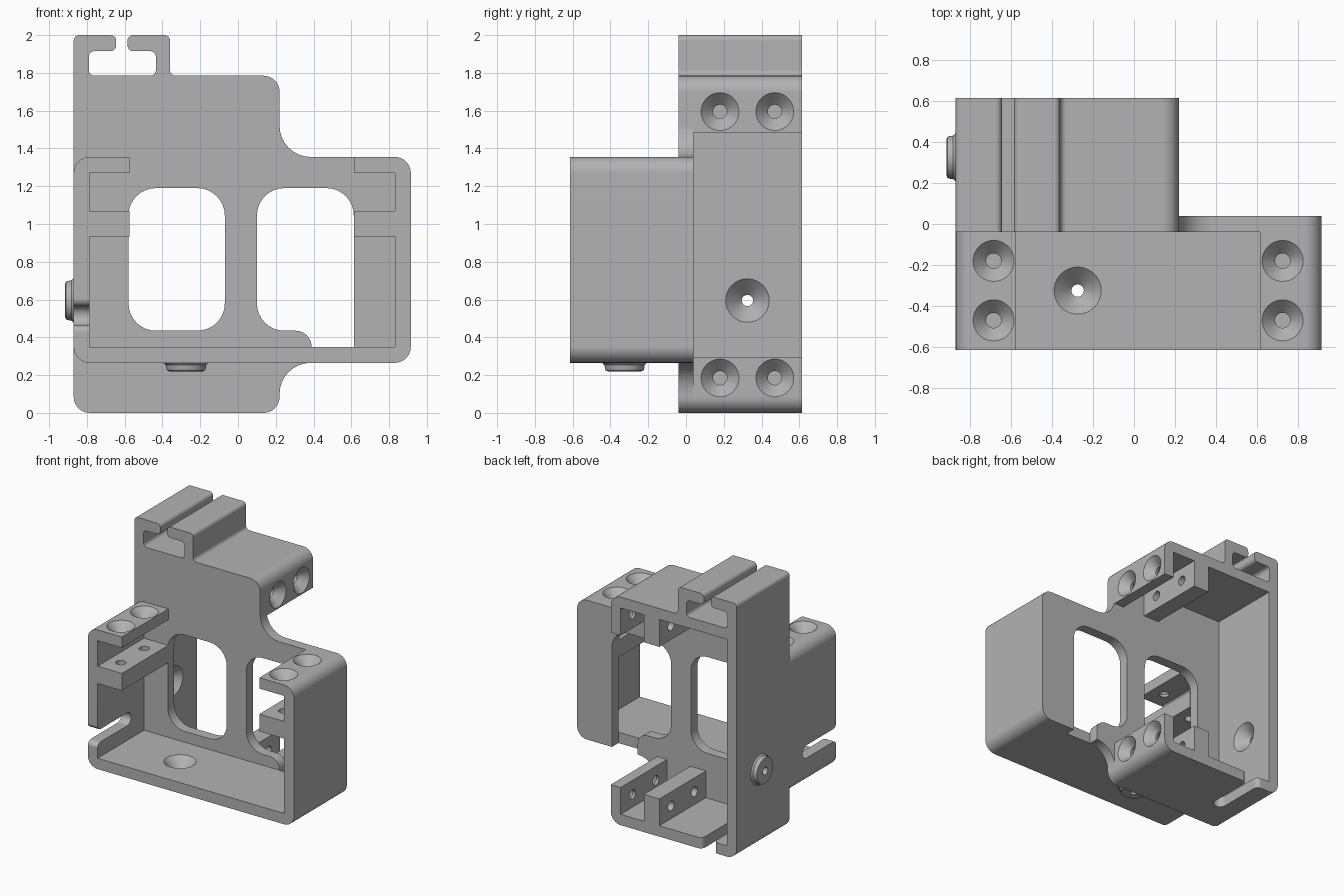
import bpy, bmesh, math
from mathutils import Vector

cube = bpy.data.objects.get("Cube")
if cube:
    bpy.data.objects.remove(cube, do_unlink=True)

grey = bpy.data.materials.new("light_grey_plastic")
grey.use_nodes = True
COLOUR = (0.45, 0.45, 0.45, 1)
grey.diffuse_color = COLOUR
grey.node_tree.nodes["Principled BSDF"].inputs["Base Color"].default_value = COLOUR

R = 0.085          # outer corner radius and wall thickness
LEN, HGT = 1.785, 1.09
DEPTH, HALF = 0.615, 0.04


def rounded(corners, steps=8):
    """Outline from (a, b[, radius]) corners, each radius turned into an arc."""
    out = []
    for i, c in enumerate(corners):
        p = Vector(c[:2])
        r = c[2] if len(c) > 2 else 0
        if not r:
            out.append(p)
            continue
        a = (Vector(corners[i - 1][:2]) - p).normalized()
        b = (Vector(corners[(i + 1) % len(corners)][:2]) - p).normalized()
        half = a.angle(b) / 2
        centre = p + (a + b).normalized() * (r / math.sin(half))
        s = p + a * (r / math.tan(half)) - centre
        e = p + b * (r / math.tan(half)) - centre
        total = s.angle(e)
        for k in range(steps + 1):
            t = k / steps
            out.append(centre + (s * math.sin((1 - t) * total)
                                 + e * math.sin(t * total)) / math.sin(total))
    return out


def make(name, rings, place):
    """Skin a stack of equal rings and cap both ends."""
    bm = bmesh.new()
    loops = [[bm.verts.new(place(*p)) for p in ring] for ring in rings]
    n = len(loops[0])
    for lo, hi in zip(loops, loops[1:]):
        for i in range(n):
            j = (i + 1) % n
            bm.faces.new((lo[i], lo[j], hi[j], hi[i]))
    bm.faces.new(loops[0])
    bm.faces.new(loops[-1])
    bmesh.ops.recalc_face_normals(bm, faces=bm.faces)
    mesh = bpy.data.meshes.new(name)
    bm.to_mesh(mesh)
    bm.free()
    mesh.materials.append(grey)
    ob = bpy.data.objects.new(name, mesh)
    bpy.context.collection.objects.link(ob)
    return ob


def prism(name, corners, w0, w1, place):
    pts = rounded(corners)
    return make(name, [[(p.x, p.y, w) for p in pts] for w in (w0, w1)], place)


def lathe(name, profile, u, d, place, n=40):
    """Round part about the v direction; profile is (radius, v)."""
    ang = [2 * math.pi * k / n for k in range(n)]
    rings = [[(u + r * math.cos(t), v, d + r * math.sin(t)) for t in ang]
             for r, v in profile]
    return make(name, rings, place)


def combine(ob, other, operation):
    other.hide_render = True
    mod = ob.modifiers.new("combine", 'BOOLEAN')
    mod.operation = operation
    mod.solver = 'EXACT'
    mod.object = other
    bpy.context.view_layer.objects.active = ob
    bpy.ops.object.modifier_apply(modifier=mod.name)
    bpy.data.objects.remove(other, do_unlink=True)


def finish(ob):
    bpy.ops.object.select_all(action='DESELECT')
    ob.select_set(True)
    bpy.context.view_layer.objects.active = ob
    bpy.ops.object.shade_smooth_by_angle(angle=math.radians(30))
    mod = ob.modifiers.new("even_normals", 'WEIGHTED_NORMAL')
    mod.keep_sharp = True


# Frames share one shape: u runs along it, v from base to open side, d outward
def front_place(u, v, d):
    return Vector((u - 0.87, -d, v + 0.265))


def back_place(u, v, d):
    return Vector((v - 0.87, d, u))


def frame(name, place, far_radius):
    near, far, wall = 0.295, 1.485, LEN - R
    shelf, gap, tab = 0.67, 0.805, HGT - R
    ob = prism(name, [
        (0, 0, R), (LEN, 0, far_radius), (LEN, HGT, R),
        (far, HGT), (far, tab), (wall, tab), (wall, gap),
        (far, gap), (far, shelf), (wall, shelf), (wall, R),
        (R, R), (R, shelf), (near, shelf), (near, gap),
        (R, gap), (R, tab), (near, tab), (near, HGT), (0, HGT, R),
    ], HALF, DEPTH, place)
    # Screw boss below the base with its conical seat
    u, d = 0.595, 0.325
    boss = lathe("boss", [(0.11, 0.04), (0.118, 0.0), (0.106, -0.012), (0.104, -0.03),
                          (0.1, -0.04), (0.088, -0.045)], u, d, place)
    combine(ob, boss, 'UNION')
    seat = lathe("seat_cutter", [(0.117, R + 0.002), (0.03, 0.0), (0.03, -0.1)], u, d, place)
    combine(ob, seat, 'DIFFERENCE')
    # Countersunk holes through tabs and shelves
    for u in (0.185, 1.595):
        for d in (0.18, 0.47):
            hole = lathe("hole_cutter", [(0.102, HGT + 0.002), (0.037, HGT - 0.065),
                                         (0.037, 0.6)], u, d, place)
            combine(ob, hole, 'DIFFERENCE')
    # Cable slot in the end wall, flared at its mouth
    lip = DEPTH + 0.0005
    slot = prism("slot_cutter", [
        (0.2, 0.2, 0.048), (lip, 0.2, 0.04), (lip, 0.1), (0.7, 0.1),
        (0.7, 0.4), (lip, 0.4), (lip, 0.3, 0.04), (0.2, 0.3, 0.048),
    ], -0.05, R + 0.03, lambda d, v, u: place(u, v, d))
    combine(ob, slot, 'DIFFERENCE')
    finish(ob)


frame("front_frame", front_place, R)
frame("back_frame", back_place, 0)


# Middle plate with two windows, the second one notched through its lower edge
def upright(x, z, y):
    return Vector((x, y, z))


plate = prism("middle_plate", [
    (-0.87, 0, R), (0.22, 0, R), (0.22, 0.265, 0.165), (0.915, 0.265, R),
    (0.915, 1.355, R), (0.22, 1.355, 0.165), (0.22, LEN, R), (-0.87, LEN),
], -HALF, HALF, upright)
W = 0.145
windows = (
    [(-0.58, 0.435, W), (-0.07, 0.435, W), (-0.07, 1.19, W), (-0.58, 1.19, W)],
    [(0.1, 1.19, W), (0.1, 0.435, W), (0.39, 0.435, R), (0.39, 0.2),
     (0.613, 0.2), (0.613, 1.19, W)],
)
for corners in windows:
    combine(plate, prism("window_cutter", corners, -0.1, 0.1, upright), 'DIFFERENCE')
finish(plate)

# Slotted rail on top, made of two hooked jaws
F, FOOT, LIP, TOP = 0.03, LEN - 0.01, 1.915, 2.0
jaws = {
    "left_edge_jaw": [(-0.87, FOOT), (-0.75, FOOT), (-0.75, LEN), (-0.79, LEN, F),
                      (-0.79, LIP, F), (-0.645, LIP, F), (-0.645, TOP, F), (-0.87, TOP, F)],
    "inner_jaw": [(-0.48, FOOT), (-0.32, FOOT), (-0.32, LEN), (-0.36, LEN, F),
                  (-0.36, TOP, F), (-0.585, TOP, F), (-0.585, LIP, F),
                  (-0.435, LIP, F), (-0.435, LEN, F), (-0.48, LEN)],
}
for name, corners in jaws.items():
    finish(prism(name, corners, -HALF, DEPTH, upright))
